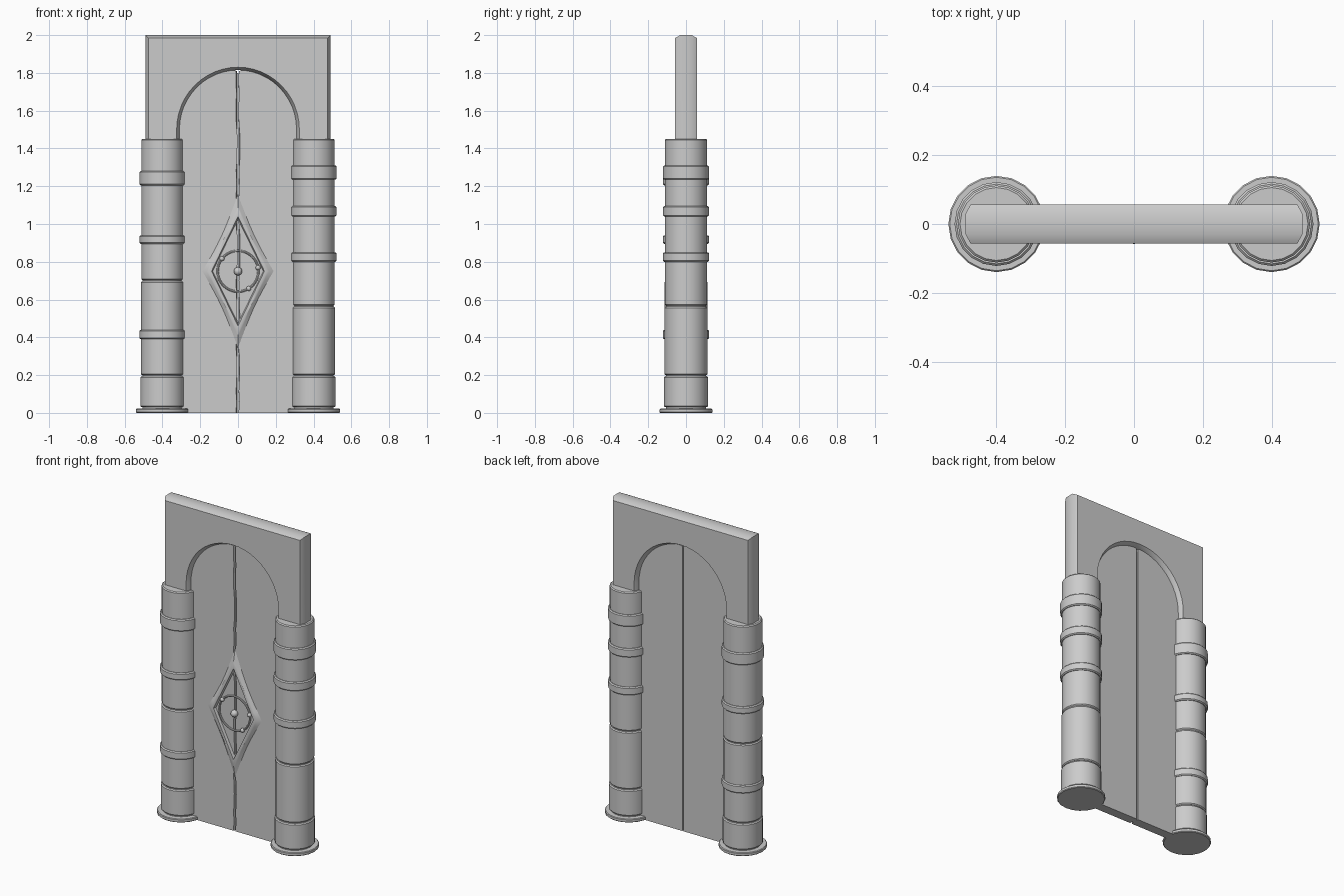
import bpy, bmesh, math, random
from mathutils import Vector

random.seed(4)
if "Cube" in bpy.data.objects:
    bpy.data.objects.remove(bpy.data.objects["Cube"], do_unlink=True)

stone = bpy.data.materials.new("grey_stone")
stone.use_nodes = True
GREY = (0.6, 0.6, 0.6, 1)
stone.diffuse_color = GREY
stone.node_tree.nodes["Principled BSDF"].inputs["Base Color"].default_value = GREY


def finish(name, bm, smooth=True):
    bmesh.ops.recalc_face_normals(bm, faces=bm.faces)
    mesh = bpy.data.meshes.new(name)
    bm.to_mesh(mesh)
    bm.free()
    mesh.materials.append(stone)
    obj = bpy.data.objects.new(name, mesh)
    bpy.context.collection.objects.link(obj)
    if smooth:
        bpy.ops.object.select_all(action="DESELECT")
        obj.select_set(True)
        bpy.context.view_layer.objects.active = obj
        bpy.ops.object.shade_smooth_by_angle(angle=math.radians(32))
    return obj


def loft(name, loops, caps=True, smooth=True):
    """Bridge equal-length closed loops of points, optionally capping the ends."""
    bm = bmesh.new()
    rings = [[bm.verts.new(p) for p in loop] for loop in loops]
    n = len(rings[0])
    for a, b in zip(rings, rings[1:]):
        for i in range(n):
            j = (i + 1) % n
            bm.faces.new((a[i], a[j], b[j], b[i]))
    if caps:
        bm.faces.new(rings[0])
        bm.faces.new(rings[-1])
    return finish(name, bm, smooth)


def lathe(name, x, profile, sides=20):
    turn = [2 * math.pi * i / sides for i in range(sides)]
    return loft(name, [[(x + r * math.cos(t), r * math.sin(t), z) for t in turn]
                       for r, z in profile])


def drum(name, x, r, z0, z1, bevel=0.006):
    return lathe(name, x, [(r - bevel, z0), (r, z0 + bevel),
                           (r, z1 - bevel), (r - bevel, z1)])


def arch(half, rise, spring=1.5, steps=24):
    """Points along the arch from right to left."""
    return [(half * math.cos(math.pi * i / steps),
             spring + rise * math.sin(math.pi * i / steps)) for i in range(steps + 1)]


# Lintel slab with bevelled outside edges and arch
def slab_loop(y, inset):
    foot, top, side = 1.4, 2.0 - inset, 0.49 - inset
    curve = arch(0.31 + inset, 0.315 + inset)
    pts = [(side, foot), (side, top), (-side, top), (-side, foot),
           (curve[-1][0], foot)] + curve[::-1] + [(curve[0][0], foot)]
    return [(x, y, z) for x, z in pts]


loft("arched_lintel", [slab_loop(-0.057, 0.015), slab_loop(-0.03, 0),
                       slab_loop(0.03, 0), slab_loop(0.057, 0.015)])

# Door leaves: worn inner edge at the front, straight edge at the back
ROWS = 32
TOP = 1.81
wear = [random.uniform(-0.005, 0.005) for _ in range(ROWS)]
for name, s in (("left_door_leaf", 1), ("right_door_leaf", -1)):
    outer = [(0.32, 0)] + [p for p in arch(0.32, 0.32) if p[0] > 0.02]
    loops = []
    for y, worn in ((-0.03, 1), (-0.015, 0), (0.03, 0)):
        inner = [(s * (0.005 + 0.002 * worn) + wear[i] * worn, y, TOP * (1 - i / (ROWS - 1)))
                 for i in range(ROWS)]
        loops.append([(s * x, y, z) for x, z in outer] + inner)
    loft(name, loops, smooth=False)

# Core panel closing the seam between the leaves
loft("door_core", [[(x, y, z) for x, z in ((-0.03, 0), (0.03, 0), (0.03, 1.8), (-0.03, 1.8))]
                   for y in (-0.012, 0.022)], smooth=False)

# Diamond frame with slightly hollow sides
MID = 0.75


def diamond(half, height, y, hollow):
    corners = [(half, 0), (0, height), (-half, 0), (0, -height)]
    pts = []
    for k in range(4):
        a, b = Vector(corners[k]), Vector(corners[(k + 1) % 4])
        for i in range(8):
            t = i / 8
            p = a.lerp(b, t) * (1 - hollow * math.sin(math.pi * t))
            pts.append((p.x, y, MID + p.y))
    return pts


loft("diamond_frame", [diamond(0.19, 0.41, -0.029, 0.08), diamond(0.165, 0.345, -0.042, 0.02),
                       diamond(0.155, 0.325, -0.046, 0), diamond(0.14, 0.29, -0.046, 0),
                       diamond(0.134, 0.275, -0.029, 0)], caps=False)


# Round lock: ring, centre knob and three beads
def ball(name, x, z, r):
    bm = bmesh.new()
    bmesh.ops.create_uvsphere(bm, u_segments=16, v_segments=10, radius=r)
    bmesh.ops.translate(bm, vec=(x, -0.036, z), verts=bm.verts)
    return finish(name, bm)


RING = 0.108
loops = []
for k in range(9):
    a = 2 * math.pi * k / 8
    r = RING + 0.006 * math.cos(a)
    loops.append([(r * math.cos(t), -0.034 + 0.006 * math.sin(a), MID + r * math.sin(t))
                  for t in (2 * math.pi * i / 40 for i in range(40))])
loft("lock_ring", loops, caps=False)
ball("lock_knob", 0, MID, 0.022)
for i, deg in enumerate((10, 142, 302)):
    t = math.radians(deg)
    ball(f"lock_bead_{i + 1}", RING * math.cos(t), MID + RING * math.sin(t), 0.013)

# Columns: base plate, stacked drums, and raised bands
columns = (("right", -0.4, 0.7, ((0.39, 0.44), (0.895, 0.94), (1.205, 1.28))),
           ("left", 0.4, 0.565, ((0.8, 0.85), (1.04, 1.095), (1.235, 1.31))))
for side, x, joint, bands in columns:
    drum(f"{side}_base_plate", x, 0.14, 0, 0.022, 0.004)
    lathe(f"{side}_column_core", x, [(0.106, 0.01), (0.106, 1.44)])
    drum(f"{side}_foot_drum", x, 0.117, 0.03, 0.194)
    drum(f"{side}_lower_drum", x, 0.114, 0.2, joint - 0.003)
    drum(f"{side}_upper_drum", x, 0.112, joint + 0.003, 1.45)
    for i, (z0, z1) in enumerate(bands):
        drum(f"{side}_band_{i + 1}", x, 0.122, z0, z1)
